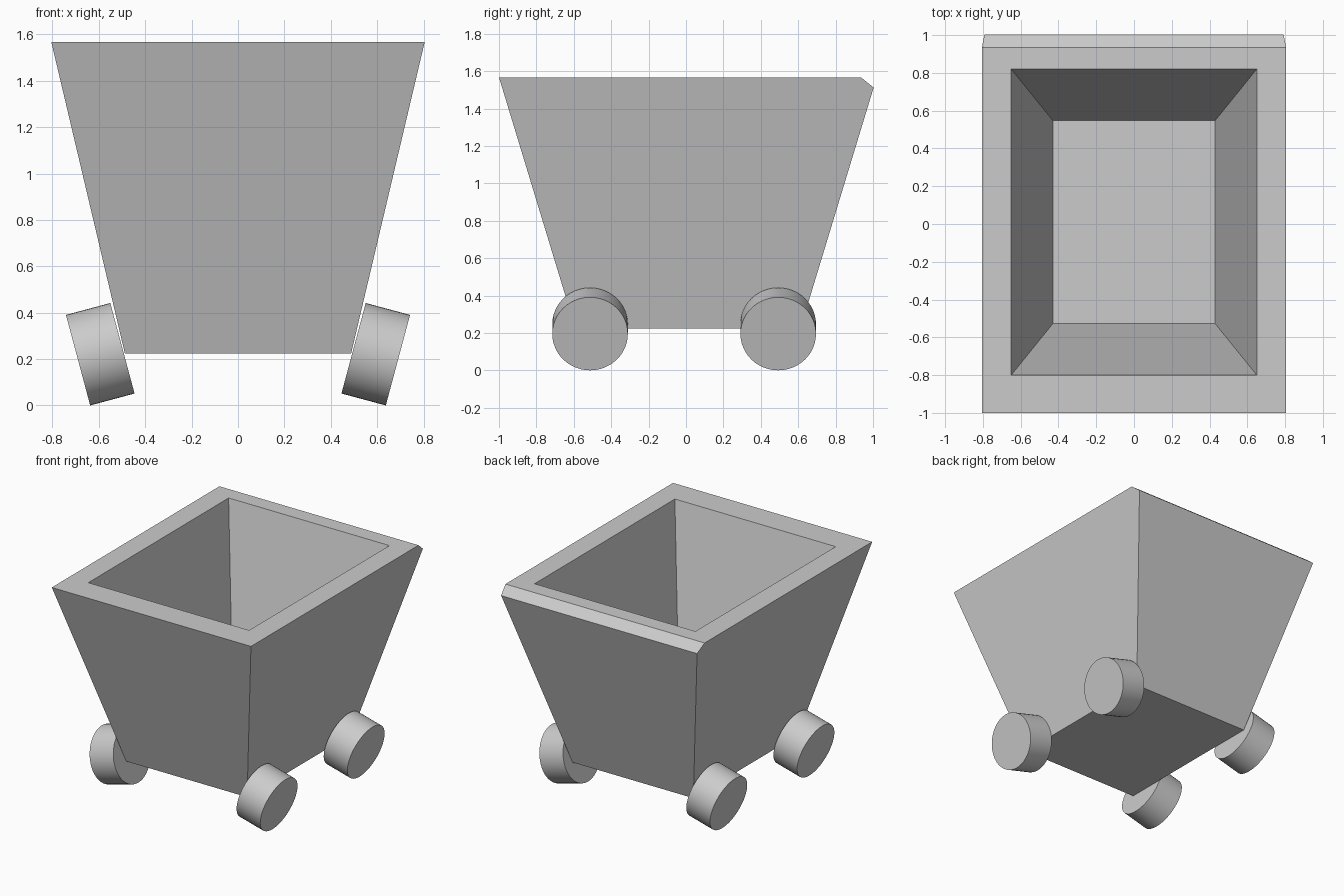
import bpy, bmesh
from math import radians
from mathutils import Vector

if "Cube" in bpy.data.objects:
    bpy.data.objects.remove(bpy.data.objects["Cube"])

TOP, BOTTOM, FLOOR = 1.567, 0.225, 0.425
Y_MID = 0.01

# Tub: stacked rectangles (half width, half length, height), from underside
# up the outer walls, over the rim and down to the inner floor
bm = bmesh.new()
rings = []
for hx, hy, z in [(0.488, 0.602, BOTTOM), (0.805, 1.01, TOP),
                  (0.65, 0.81, TOP), (0.43, 0.538, FLOOR)]:
    rings.append([bm.verts.new((sx * hx, Y_MID + sy * hy, z))
                  for sx, sy in ((-1, -1), (1, -1), (1, 1), (-1, 1))])
bm.faces.new(rings[0][::-1])
bm.faces.new(rings[-1])
for lower, upper in zip(rings, rings[1:]):
    for i in range(4):
        j = (i + 1) % 4
        bm.faces.new((lower[i], lower[j], upper[j], upper[i]))

# Chamfer along the rear top edge
cut = bmesh.ops.bisect_plane(
    bm, geom=bm.verts[:] + bm.edges[:] + bm.faces[:], dist=1e-5,
    plane_co=Vector((0, 0.935, TOP)), plane_no=Vector((0, 0.052, 0.065)),
    clear_outer=True)
bmesh.ops.holes_fill(bm, edges=[e for e in bm.edges if e.is_boundary], sides=0)
bmesh.ops.recalc_face_normals(bm, faces=bm.faces[:])
mesh = bpy.data.meshes.new("tub")
bm.to_mesh(mesh)
bm.free()
bpy.context.collection.objects.link(bpy.data.objects.new("tub", mesh))


# Wheels: short cylinders leaning along the sloped walls
def wheel(name, side, y):
    bpy.ops.mesh.primitive_cylinder_add(
        vertices=48, radius=0.202, depth=0.198,
        location=(side * 0.594, y, 0.221),
        rotation=(0, side * radians(105), 0))
    bpy.context.object.name = name
    bpy.ops.object.shade_smooth_by_angle(angle=radians(30))


for side, side_name in ((-1, "left"), (1, "right")):
    for y, end in ((-0.513, "front"), (0.493, "rear")):
        wheel(f"{end}_{side_name}_wheel", side, y)
